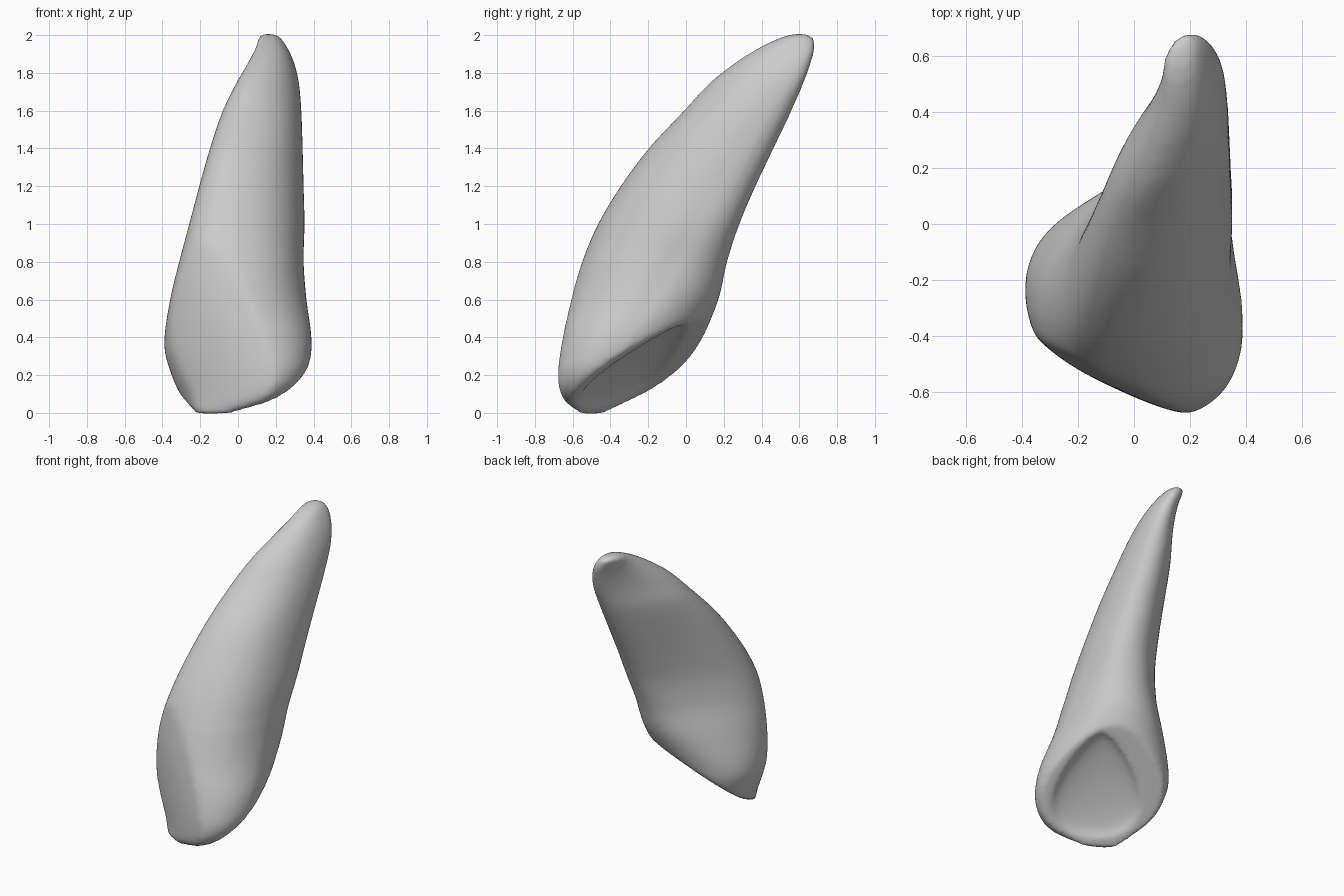
import bpy, bmesh, math
from mathutils import Vector, Matrix

if "Cube" in bpy.data.objects:
    bpy.data.objects.remove(bpy.data.objects["Cube"])

# Horizontal sections: z, x_min, x_max, y_min, y_max, skew
SECTIONS = [
    (-0.012, -0.22, -0.03, -0.56, -0.34, -0.3),
    (0.07, -0.29, 0.22, -0.665, -0.10, -0.40),
    (0.20, -0.352, 0.355, -0.69, 0.00, -0.33),
    (0.36, -0.392, 0.390, -0.67, 0.075, -0.18),
    (0.60, -0.362, 0.362, -0.615, 0.175, 0.15),
    (0.80, -0.314, 0.347, -0.55, 0.22, 0.33),
    (1.00, -0.260, 0.352, -0.465, 0.285, 0.44),
    (1.20, -0.207, 0.347, -0.345, 0.37, 0.48),
    (1.40, -0.150, 0.342, -0.197, 0.465, 0.50),
    (1.60, -0.082, 0.335, -0.01, 0.56, 0.52),
    (1.75, -0.008, 0.322, 0.13, 0.625, 0.56),
    (1.86, 0.055, 0.295, 0.27, 0.665, 0.52),
    (1.94, 0.095, 0.257, 0.40, 0.685, 0.40),
    (1.99, 0.105, 0.220, 0.51, 0.675, 0.2),
    (2.006, 0.130, 0.190, 0.57, 0.64, 0.0),
]
SIDES = 64
STEPS = 4


def smooth_sections():
    """Catmull-Rom interpolation between the given sections."""
    out = []
    last = len(SECTIONS) - 1
    for k in range(last):
        p = [SECTIONS[min(max(k + d, 0), last)] for d in (-1, 0, 1, 2)]
        h = p[2][0] - p[1][0]
        for s in range(STEPS):
            t = s / STEPS
            row = [p[1][0] + h * t]
            for a, b, c, d in zip(*[q[1:] for q in p]):
                m1 = (c - a) / (p[2][0] - p[0][0]) * h
                m2 = (d - b) / (p[3][0] - p[1][0]) * h
                row.append((2*t**3 - 3*t*t + 1) * b + (t**3 - 2*t*t + t) * m1
                           + (3*t*t - 2*t**3) * c + (t**3 - t*t) * m2)
            out.append(row)
    out.append(SECTIONS[last])
    return out


def corner(t, mid):
    """Soft bump, one at angle mid and zero a quarter turn-half away."""
    return max(0.0, math.cos(t - mid)) ** 4


# Main body lofted through skewed ellipses: fuller front-right corner,
# flatter back-left side and front-left face
flat = Vector((-0.45, -0.89, 0)).normalized()
bm = bmesh.new()
rings = []
for z, x0, x1, y0, y1, skew in smooth_sections():
    ph = math.asin(skew)
    hx, hy = (x1 - x0) / 2, (y1 - y0) / 2
    mid = -math.pi / 4 - ph / 2
    full = min(1.0, max(0.0, (z - 0.3) / 0.5)) * hx
    ring = []
    for i in range(SIDES):
        t = 2 * math.pi * i / SIDES
        p = Vector(((x0 + x1) / 2 + hx * math.cos(t), (y0 + y1) / 2 + hy * math.sin(t + ph), z))
        push = 0.11 * full * corner(t, mid) + 0.06 * full * corner(t, mid + math.pi)
        p.x = min(p.x + push, x1)
        p.y = max(p.y - push, y0)
        over = p.dot(flat) - 0.52
        if over > 0:
            p -= flat * over * 0.6
        ring.append(bm.verts.new(p))
    rings.append(ring)
for a, b in zip(rings, rings[1:]):
    for i in range(SIDES):
        j = (i + 1) % SIDES
        bm.faces.new((a[i], a[j], b[j], b[i]))
bm.faces.new(rings[0][::-1])
bm.faces.new(rings[-1])

# Slanted cut across the inner biting face
normal = Vector((0.42, 0.63, -1.0)).normalized()
cut = bmesh.ops.bisect_plane(bm, geom=bm.verts[:] + bm.edges[:] + bm.faces[:],
                             plane_co=(0, 0, 0.365), plane_no=normal, clear_outer=True)
edges = [e for e in cut["geom_cut"] if isinstance(e, bmesh.types.BMEdge)]
bmesh.ops.holes_fill(bm, edges=edges, sides=0)
bmesh.ops.recalc_face_normals(bm, faces=bm.faces[:])
mesh = bpy.data.meshes.new("tooth")
bm.to_mesh(mesh)
bm.free()
tooth = bpy.data.objects.new("tooth", mesh)
bpy.context.collection.objects.link(tooth)

# Shallow arched hollow, narrow towards the root
bpy.ops.mesh.primitive_uv_sphere_add(segments=48, ring_count=24, radius=1)
hollow = bpy.context.object
hollow.name = "hollow_cutter"
for v in hollow.data.vertices:
    v.co.x *= 1 - 0.45 * v.co.y
up = Vector((0.23, 0.03, 0.48)) - Vector((-0.10, -0.45, 0.0))
up = (up - normal * up.dot(normal)).normalized()
side = normal.cross(up)
rot = Matrix((side, up, normal)).transposed().to_4x4()
hollow.matrix_world = (Matrix.Translation((0.09, -0.25, 0.245)) @ rot
                       @ Matrix.Diagonal((0.26, 0.36, 0.06, 1)))
hollow.hide_render = True
hollow.hide_set(True)

mod = tooth.modifiers.new("hollow", 'BOOLEAN')
mod.operation = 'DIFFERENCE'
mod.object = hollow
mod.solver = 'EXACT'

# Even remesh and smoothing for the rounded organic surface
rem = tooth.modifiers.new("remesh", 'REMESH')
rem.mode = 'VOXEL'
rem.voxel_size = 0.016
rem.use_smooth_shade = True
smo = tooth.modifiers.new("smooth", 'SMOOTH')
smo.factor = 0.5
smo.iterations = 10
